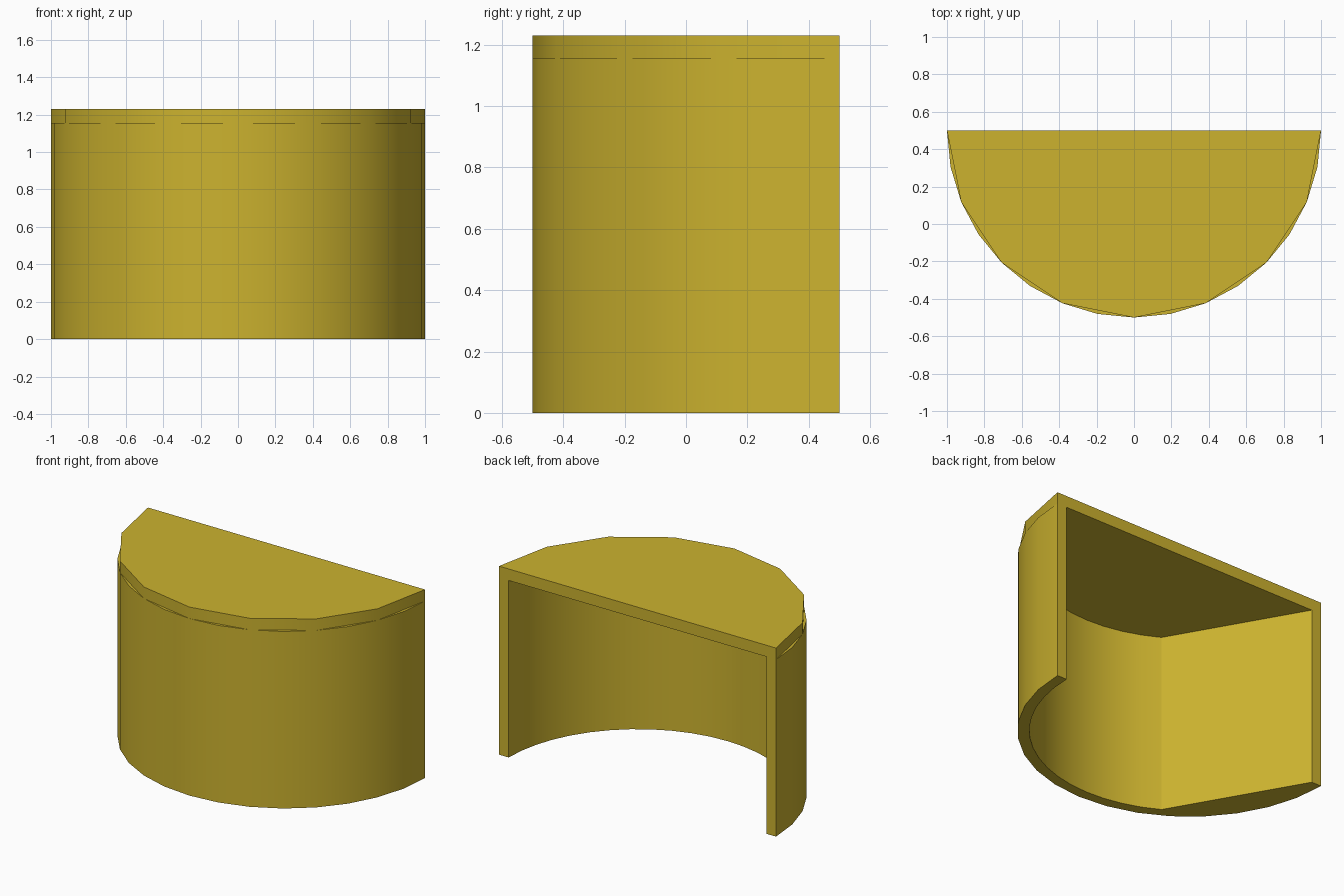
import bpy, bmesh, math

if "Cube" in bpy.data.objects:
    bpy.data.objects.remove(bpy.data.objects["Cube"])

R_OUT, R_IN = 1.0, 0.93
Z_WALL, Z_TOP = 1.155, 1.23
Y_BACK = 0.5

mat = bpy.data.materials.new("mustard yellow")
mat.diffuse_color = (0.604, 0.448, 0.028, 1)
mat.use_nodes = True
mat.node_tree.nodes["Principled BSDF"].inputs["Base Color"].default_value = mat.diffuse_color


def arc(radius, segments, first=0, last=None):
    """Points of a half circle bulging forward, running from -x to +x."""
    last = segments if last is None else last
    return [(-radius * math.cos(math.pi * i / segments),
             Y_BACK - radius * math.sin(math.pi * i / segments))
            for i in range(first, last + 1)]


def extrude_outline(name, outline, z0, z1):
    """Closed prism from an outline, smooth shaded with sharp edges kept."""
    bm = bmesh.new()
    base = bm.faces.new([bm.verts.new((x, y, z0)) for x, y in outline])
    result = bmesh.ops.extrude_face_region(bm, geom=[base], use_keep_orig=True)
    top = [g for g in result["geom"] if isinstance(g, bmesh.types.BMVert)]
    bmesh.ops.translate(bm, verts=top, vec=(0, 0, z1 - z0))
    bmesh.ops.recalc_face_normals(bm, faces=bm.faces)
    mesh = bpy.data.meshes.new(name)
    bm.to_mesh(mesh)
    bm.free()
    mesh.materials.append(mat)
    obj = bpy.data.objects.new(name, mesh)
    bpy.context.collection.objects.link(obj)
    bpy.ops.object.select_all(action='DESELECT')
    obj.select_set(True)
    bpy.context.view_layer.objects.active = obj
    bpy.ops.object.shade_smooth_by_angle(angle=math.radians(25))
    return obj


# Curved wall: round outside, inside round except one long flat on the -x side
inner = [(-R_IN, Y_BACK)] + arc(R_IN, 24, first=8)
extrude_outline("curved_wall", arc(R_OUT, 16) + inner[::-1], 0, Z_WALL)

# Coarser half-round lid on top of the wall
extrude_outline("top_slab", arc(R_OUT, 8), Z_WALL, Z_TOP)
